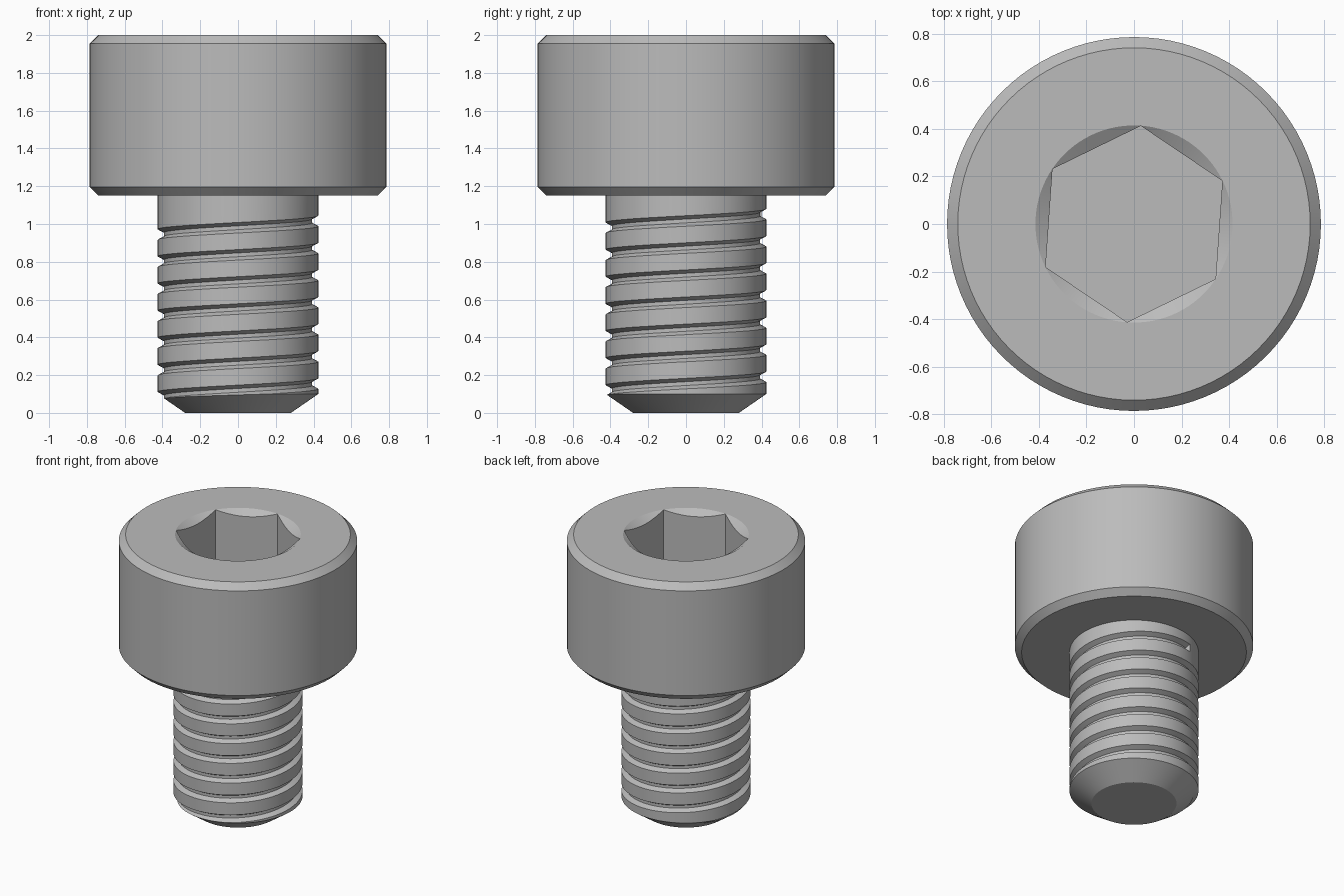
import bpy, bmesh
from math import pi, sin, cos, tan, radians

cube = bpy.data.objects.get("Cube")
if cube:
    bpy.data.objects.remove(cube, do_unlink=True)

SEGMENTS = 96
HEX_TURN = radians(26)          # direction of one socket corner
HEX_CORNER = 0.413              # socket corner radius, also its rim radius
TOP, SEAT, SHANK_R = 2.0, 1.15, 0.425
PITCH = 0.1435

steel = bpy.data.materials.new("grey steel")
steel.use_nodes = True
GREY = (0.5, 0.5, 0.5, 1)
steel.diffuse_color = GREY
steel.node_tree.nodes["Principled BSDF"].inputs["Base Color"].default_value = GREY


def skin(name, rings):
    """Bridge a list of closed point rings and cap both ends."""
    bm = bmesh.new()
    loops = [[bm.verts.new(p) for p in ring] for ring in rings]
    n = len(loops[0])
    for low, high in zip(loops, loops[1:]):
        for i in range(n):
            j = (i + 1) % n
            bm.faces.new((low[i], low[j], high[j], high[i]))
    bm.faces.new(loops[0][::-1])
    bm.faces.new(loops[-1])
    bmesh.ops.recalc_face_normals(bm, faces=bm.faces)
    mesh = bpy.data.meshes.new(name)
    bm.to_mesh(mesh)
    bm.free()
    mesh.materials.append(steel)
    obj = bpy.data.objects.new(name, mesh)
    bpy.context.collection.objects.link(obj)
    return obj


def polar(r, a, z):
    return (r * cos(a), r * sin(a), z)


ANGLES = [HEX_TURN + 2 * pi * i / SEGMENTS for i in range(SEGMENTS)]


def circle(r, z):
    return [polar(r, a, z) for a in ANGLES]


def hex_radius(a):
    return HEX_CORNER * cos(pi / 6) / cos((a - HEX_TURN) % (pi / 3) - pi / 6)


def smooth(obj):
    bpy.ops.object.select_all(action="DESELECT")
    obj.select_set(True)
    bpy.context.view_layer.objects.active = obj
    bpy.ops.object.shade_smooth_by_angle(angle=radians(20))


# Head: chamfered cylinder whose countersunk rim runs into the hex socket
hex_rim = [polar(hex_radius(a), a, TOP - 0.001 - (HEX_CORNER - hex_radius(a)) * tan(radians(32)))
           for a in ANGLES]
hex_floor = [polar(hex_radius(a), a, 1.57) for a in ANGLES]
head = skin("socket_head", [
    circle(0.74, SEAT), circle(0.785, SEAT + 0.045),
    circle(0.785, TOP - 0.045), circle(0.74, TOP),
    circle(HEX_CORNER + 0.001, TOP), hex_rim, hex_floor])
smooth(head)

# Shank: cylinder with a chamfered tip
shank = skin("threaded_shank", [
    circle(0.28, 0), circle(SHANK_R, 0.1), circle(SHANK_R, SEAT + 0.03)])

# Thread groove: trapezoid swept along a right-handed helix, cut from the shank
GROOVE = [(0.392, -0.01), (0.46, -0.047), (0.46, 0.047), (0.392, 0.01)]
END_ANGLE, END_Z = radians(110), 1.06
STEPS = int(7.6 * SEGMENTS)
helix = []
for i in range(STEPS + 1):
    turn = (i - STEPS) / SEGMENTS
    helix.append([polar(r, END_ANGLE + 2 * pi * turn, END_Z + PITCH * turn + dz)
                  for r, dz in GROOVE])
cutter = skin("groove_cutter", helix)
cutter.hide_render = True

cut = shank.modifiers.new("thread", "BOOLEAN")
cut.operation, cut.solver, cut.object = "DIFFERENCE", "EXACT", cutter
bpy.context.view_layer.update()
evaluated = shank.evaluated_get(bpy.context.evaluated_depsgraph_get())
threaded = bpy.data.meshes.new_from_object(evaluated)
shank.modifiers.clear()
shank.data = threaded
bpy.data.objects.remove(cutter, do_unlink=True)
smooth(shank)
